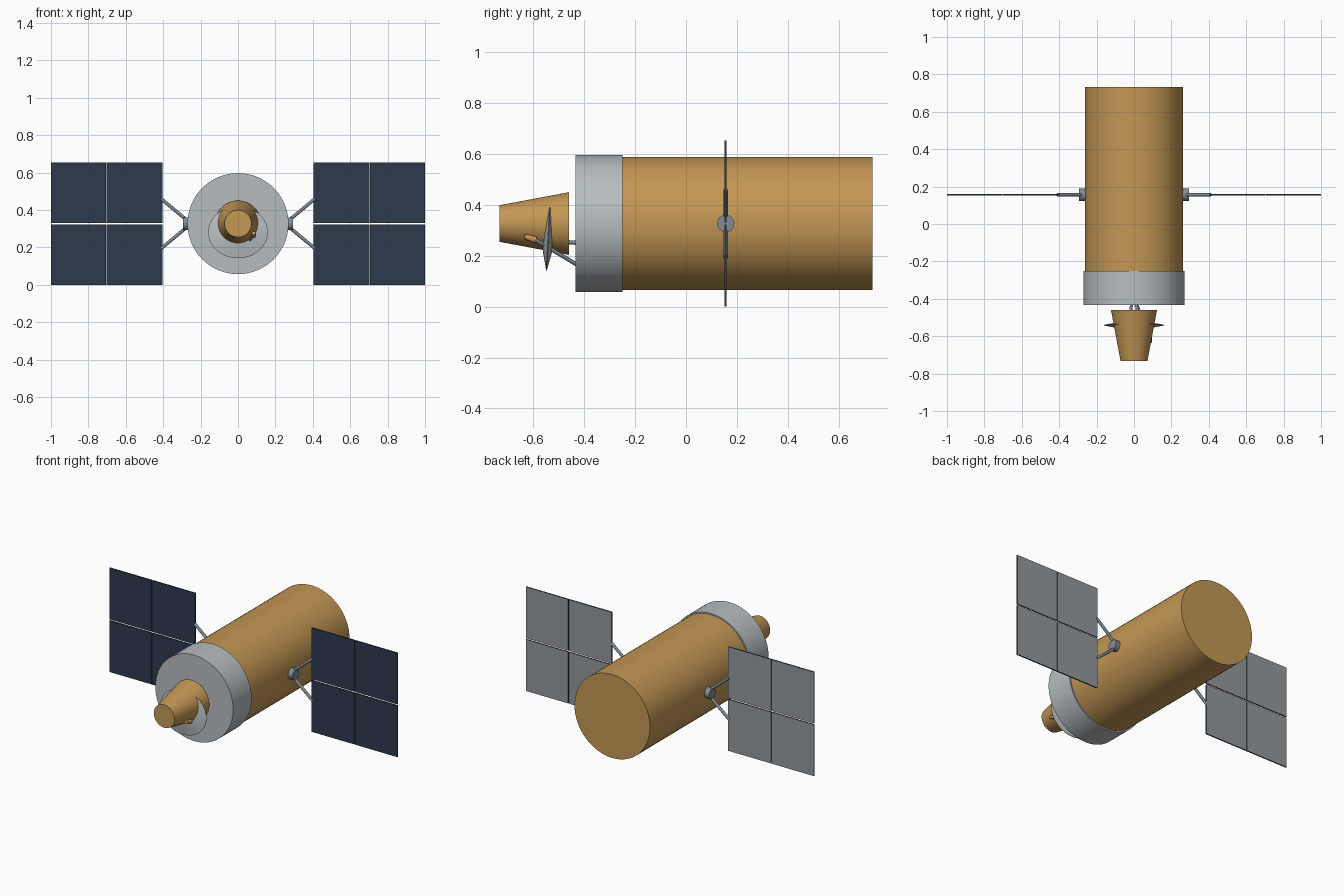
import bpy, bmesh, math
from mathutils import Vector

cube = bpy.data.objects.get("Cube")
if cube:
    bpy.data.objects.remove(cube, do_unlink=True)

AXIS_Z = 0.327   # height of the main axis
PANEL_Y = 0.156  # depth of the panel plane


def material(name, rgb):
    mat = bpy.data.materials.new(name)
    mat.use_nodes = True
    mat.diffuse_color = (*rgb, 1)
    mat.node_tree.nodes["Principled BSDF"].inputs["Base Color"].default_value = (*rgb, 1)
    return mat


gold = material("gold foil", (0.55, 0.31, 0.09))
silver = material("pale silver", (0.47, 0.51, 0.53))
steel = material("steel grey", (0.23, 0.26, 0.30))
navy = material("navy cells", (0.026, 0.043, 0.076))
backing = material("panel backing grey", (0.29, 0.32, 0.34))


def finish(bm, name, *mats):
    mesh = bpy.data.meshes.new(name)
    bmesh.ops.recalc_face_normals(bm, faces=bm.faces)
    bm.to_mesh(mesh)
    bm.free()
    for mat in mats:
        mesh.materials.append(mat)
    obj = bpy.data.objects.new(name, mesh)
    bpy.context.collection.objects.link(obj)
    bpy.ops.object.select_all(action='DESELECT')
    obj.select_set(True)
    bpy.context.view_layer.objects.active = obj
    bpy.ops.object.shade_smooth_by_angle(angle=math.radians(35))
    return obj


def tube(name, start, end, r1, r2, mat, sides=64):
    """Closed cylinder or cone frustum between two points."""
    start, end = Vector(start), Vector(end)
    axis = end - start
    bm = bmesh.new()
    bmesh.ops.create_cone(bm, cap_ends=True, segments=sides, radius1=r1,
                          radius2=r2, depth=axis.length)
    bm.transform(axis.to_track_quat('Z', 'Y').to_matrix().to_4x4())
    bmesh.ops.translate(bm, verts=bm.verts, vec=(start + end) / 2)
    return finish(bm, name, mat)


def along_y(name, y1, y2, r1, r2, mat):
    return tube(name, (0, y1, AXIS_Z), (0, y2, AXIS_Z), r1, r2, mat)


# Main body, front collar and nose
along_y("main_body", -0.40, 0.732, 0.262, 0.262, gold)
along_y("front_collar", -0.434, -0.25, 0.27, 0.27, silver)
along_y("nose_cone", -0.732, -0.46, 0.072, 0.123, gold)

# Thin lens-shaped dish under the nose
bm = bmesh.new()
profile = [(0, -0.03), (0.5, -0.017), (1, -0.001), (1, 0.001), (0.5, 0.017), (0, 0.03)]
verts = [bm.verts.new((r, y, 0)) for r, y in profile]
edges = [bm.edges.new(pair) for pair in zip(verts, verts[1:])]
bmesh.ops.spin(bm, geom=verts + edges, cent=(0, 0, 0), axis=(0, 1, 0),
               angle=math.tau, steps=48)
bmesh.ops.remove_doubles(bm, verts=bm.verts, dist=0.0001)
bmesh.ops.scale(bm, verts=bm.verts, vec=(0.16, 1, 0.138))
dish = finish(bm, "dish", silver)
dish.location = (0, -0.541, 0.28)
dish.rotation_euler.x = math.radians(-3)

# Struts carrying the nose and dish, and the dish feed
tube("dish_strut", (0.01, -0.42, 0.16), (0.08, -0.595, 0.265), 0.008, 0.008, steel, 12)
tube("dish_feed", (0.085, -0.635, 0.276), (0.082, -0.59, 0.262), 0.01, 0.014, gold, 12)
for side in (-1, 1):
    tube("nose_strut", (side * 0.012, -0.42, 0.25), (side * 0.02, -0.48, 0.255),
         0.008, 0.008, steel, 12)


def panel(name, x1, x2, z1, z2):
    """Thin plate with cells in front and backing behind."""
    bm = bmesh.new()
    bmesh.ops.create_cube(bm, size=1)
    bmesh.ops.scale(bm, verts=bm.verts, vec=(abs(x2 - x1), 0.008, z2 - z1))
    bmesh.ops.translate(bm, verts=bm.verts,
                        vec=((x1 + x2) / 2, PANEL_Y, (z1 + z2) / 2))
    bm.normal_update()
    for face in bm.faces:
        face.material_index = 1 if face.normal.y > 0.5 else 0
    return finish(bm, name, navy, backing)


# Solar wings: hub, forked arms and four panels on each side
for side, label in ((1, "left"), (-1, "right")):
    tube(label + "_hub", (side * 0.25, PANEL_Y, AXIS_Z), (side * 0.293, PANEL_Y, AXIS_Z),
         0.034, 0.034, steel, 24)
    for up in (-1, 1):
        tube(label + "_arm", (side * 0.275, PANEL_Y, AXIS_Z + up * 0.02),
             (side * 0.41, PANEL_Y, AXIS_Z + up * 0.132), 0.009, 0.009, steel, 12)
    for x1, x2 in ((0.405, 0.702), (0.706, 1.0)):
        for z1, z2 in ((0, 0.323), (0.331, 0.653)):
            panel(label + "_solar_panel", side * x1, side * x2, z1, z2)
